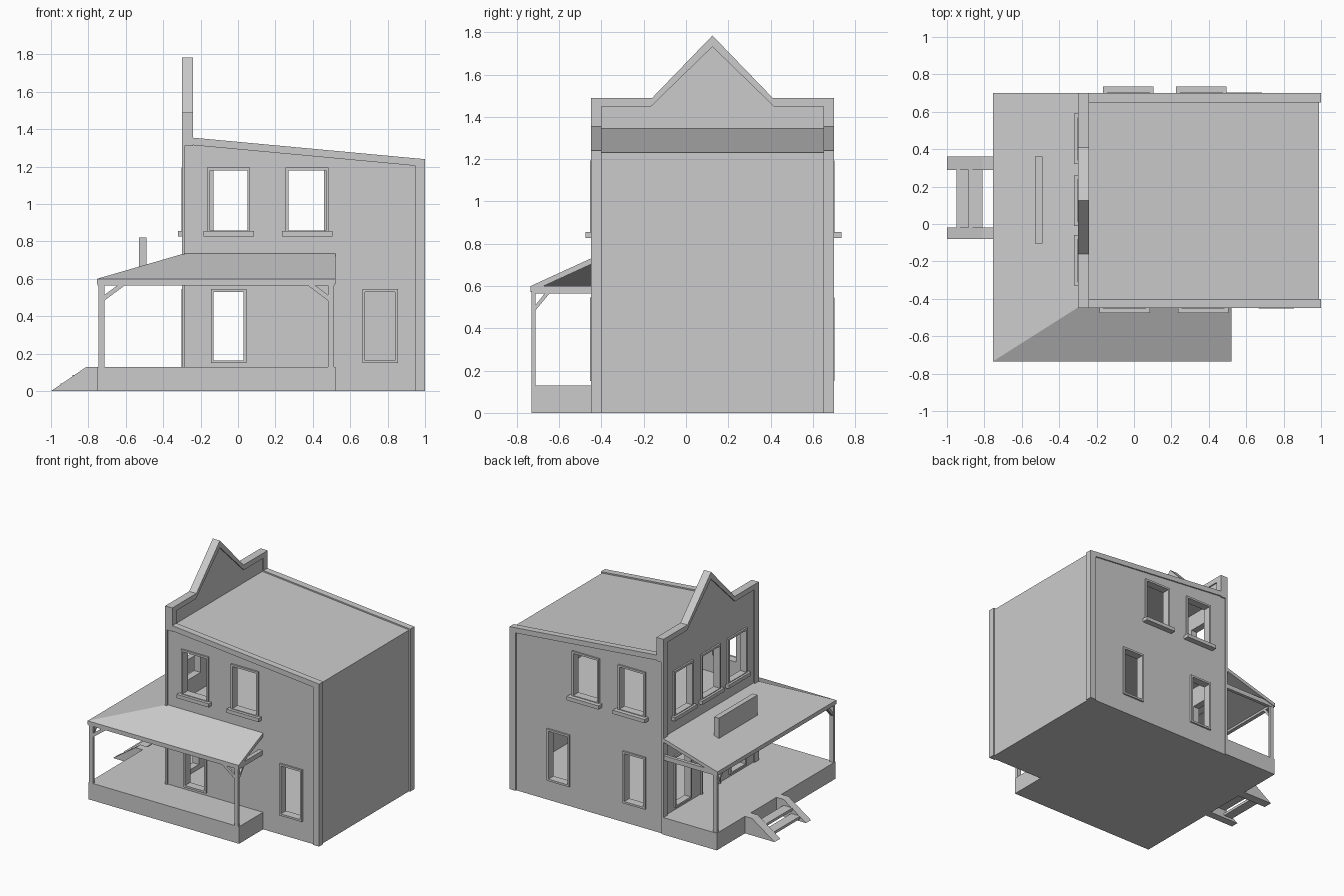
import bpy, bmesh
from mathutils import Vector

if "Cube" in bpy.data.objects:
    bpy.data.objects.remove(bpy.data.objects["Cube"])

grey = bpy.data.materials.new("plain_grey")
grey.diffuse_color = (0.6, 0.6, 0.6, 1)
grey.use_nodes = True
grey.node_tree.nodes["Principled BSDF"].inputs["Base Color"].default_value = grey.diffuse_color


def finish(bm, name):
    bmesh.ops.recalc_face_normals(bm, faces=bm.faces)
    me = bpy.data.meshes.new(name)
    bm.to_mesh(me)
    bm.free()
    me.materials.append(grey)
    ob = bpy.data.objects.new(name, me)
    bpy.context.collection.objects.link(ob)
    return ob


def add_prism(bm, pts, axis, a, b):
    """Extrude a 2D outline along an axis: x -> (y,z), y -> (x,z), z -> (x,y)."""
    put = {'x': lambda p, t: (t, p[0], p[1]), 'y': lambda p, t: (p[0], t, p[1]),
           'z': lambda p, t: (p[0], p[1], t)}[axis]
    f = bm.faces.new([bm.verts.new(put(p, a)) for p in pts])
    new = bmesh.ops.extrude_face_region(bm, geom=[f])['geom']
    d = Vector(put((0, 0), b - a))
    bmesh.ops.translate(bm, vec=d, verts=[v for v in new if isinstance(v, bmesh.types.BMVert)])


def add_box(bm, lo, hi):
    x0, x1 = sorted((lo[0], hi[0]))
    y0, y1 = sorted((lo[1], hi[1]))
    z0, z1 = sorted((lo[2], hi[2]))
    add_prism(bm, [(x0, y0), (x1, y0), (x1, y1), (x0, y1)], 'z', z0, z1)


def prism(name, pts, axis, a, b):
    bm = bmesh.new()
    add_prism(bm, pts, axis, a, b)
    return finish(bm, name)


def boxes(name, *pairs):
    bm = bmesh.new()
    for lo, hi in pairs:
        add_box(bm, lo, hi)
    return finish(bm, name)


def cut(ob, cutter):
    m = ob.modifiers.new("cut", 'BOOLEAN')
    m.operation, m.solver, m.object = 'DIFFERENCE', 'EXACT', cutter
    dg = bpy.context.evaluated_depsgraph_get()
    me = bpy.data.meshes.new_from_object(ob.evaluated_get(dg))
    ob.modifiers.clear()
    ob.data = me
    bpy.data.objects.remove(cutter)


def roof_z(x):
    return 1.24 + (1 - x) * 0.0927


# Hollow two-storey body with a sloped roof
body = prism("building_walls", [(-.29, 0), (.99, 0), (.99, roof_z(.99) - .01),
                                (-.29, roof_z(-.29) - .01)], 'y', -.44, .69)
bm = bmesh.new()
add_prism(bm, [(-.25, .13), (.94, .13), (.94, .68), (-.25, .68)], 'y', -.39, .64)
add_prism(bm, [(-.25, .73), (.94, .73), (.94, roof_z(.94) - .05),
               (-.25, roof_z(-.25) - .05)], 'y', -.39, .64)
cut(body, finish(bm, "rooms"))

# Window and door openings with frames and sills
sides = {'front': lambda u, d, z: (u, -.44 - d, z),
         'back': lambda u, d, z: (u, .69 + d, z),
         'street': lambda u, d, z: (-.29 - d, u, z)}
sill_depth = {'front': .035, 'back': .045, 'street': .03}
UP, LOW, DOOR = (.86, 1.18), (.165, .53), (.13, .53)
openings = [('front', -.05, .20, UP), ('front', .37, .20, UP),
            ('front', -.05, .16, LOW), ('front', .76, .16, LOW),
            ('back', -.03, .20, UP), ('back', .36, .20, UP),
            ('back', -.05, .16, LOW), ('back', .59, .16, LOW),
            ('street', .455, .20, UP), ('street', .125, .20, UP), ('street', -.195, .20, UP),
            ('street', .46, .17, LOW), ('street', .125, .20, DOOR), ('street', -.20, .17, LOW)]
cb, fb, sb = bmesh.new(), bmesh.new(), bmesh.new()
F = .015
for side, c, w, (z0, z1) in openings:
    P = sides[side]
    a, b = c - w / 2, c + w / 2
    add_box(cb, P(a, -.07, z0), P(b, .03, z1))
    for u0, u1, q0, q1 in ((a - F, a, z0, z1), (b, b + F, z0, z1),
                           (a - F, b + F, z1, z1 + F), (a - F, b + F, z0 - F, z0)):
        add_box(fb, P(u0, -.01, q0), P(u1, .013, q1))
    if z0 > .5:
        add_box(sb, P(a - .035, -.01, z0 - .033), P(b + .035, sill_depth[side], z0 - .005))
cut(body, finish(cb, "openings"))
finish(fb, "window_frames")
finish(sb, "window_sills")

# Raised trim: sloped bands, rear corner posts, street-side jambs
bm = bmesh.new()
for y0, y1 in ((-.45, -.40), (.65, .70)):
    add_prism(bm, [(-.24, roof_z(-.24)), (1, 1.24), (1, 1.20), (-.24, roof_z(-.24) - .04)], 'y', y0, y1)
finish(bm, "roof_edge_bands")
boxes("rear_corner_posts", ((.95, -.45, 0), (1, -.40, 1.22)), ((.95, .65, 0), (1, .70, 1.22)))
boxes("street_corner_trim", ((-.30, -.45, 0), (-.285, -.40, 1.31)),
      ((-.30, .65, 0), (-.285, .70, 1.31)))

# Stepped gable parapet: thin panel and thick outline
prism("parapet_panel", [(-.44, 1.3), (-.44, 1.47), (-.16, 1.47), (.125, 1.76), (.41, 1.47),
                        (.69, 1.47), (.69, 1.3)], 'x', -.29, -.25)
prism("parapet_outline",
      [(-.45, 1.31), (-.45, 1.49), (-.16, 1.49), (.125, 1.785), (.41, 1.49), (.70, 1.49), (.70, 1.31),
       (.65, 1.31), (.65, 1.45), (.415, 1.45), (.125, 1.732), (-.165, 1.45), (-.40, 1.45), (-.40, 1.31)],
      'x', -.30, -.24)

# Wrap-around porch deck
prism("porch_deck", [(-.75, -.73), (.52, -.73), (.52, -.44), (-.29, -.44), (-.29, .70), (-.75, .70)],
      'z', 0, .13)

# Hipped porch roof slab
bm = bmesh.new()
A, B, C, D, E, G = [bm.verts.new(p) for p in (
    (-.755, .70, .60), (-.755, -.735, .60), (.52, -.735, .60),
    (.52, -.44, .735), (-.29, -.44, .735), (-.29, .70, .735))]
fs = [bm.faces.new((A, B, E, G)), bm.faces.new((B, C, D, E))]
new = bmesh.ops.extrude_face_region(bm, geom=fs, use_keep_orig=True)['geom']
bmesh.ops.translate(bm, vec=(0, 0, -.028), verts=[v for v in new if isinstance(v, bmesh.types.BMVert)])
finish(bm, "porch_roof")

# Porch beams and posts
boxes("porch_beams", ((-.75, -.73, .565), (-.72, .695, .598)), ((-.72, -.73, .565), (.515, -.705, .598)),
      ((.485, -.705, .565), (.515, -.44, .60)), ((-.72, .67, .565), (-.29, .695, .60)))
boxes("porch_posts", *[((x, y, .13), (x + .033, y + .018, .57))
                       for x, y in ((-.746, -.73), (-.746, .675), (.48, -.73))])

# Diagonal post braces
bm = bmesh.new()
for x, s in ((-.713, 1), (.48, -1)):
    add_prism(bm, [(x, .485), (x, .515), (x + s * .07, .567), (x + s * .11, .567)], 'y', -.728, -.714)
for y, s in ((-.712, 1), (.675, -1)):
    add_prism(bm, [(y, .485), (y, .51), (y + s * .045, .567), (y + s * .068, .567)], 'x', -.742, -.72)
add_prism(bm, [(-.712, .485), (-.712, .51), (-.667, .567), (-.644, .567)], 'x', .488, .51)
finish(bm, "post_braces")

# Blank sign board on the porch roof
boxes("sign_board", ((-.53, -.105, .645), (-.49, .36, .82)))

# Entry steps: two stringers and two treads
bm = bmesh.new()
for y0, y1 in ((-.08, -.02), (.29, .36)):
    add_prism(bm, [(-1, 0), (-.75, 0), (-.75, .13), (-.81, .13)], 'y', y0, y1)
finish(bm, "step_stringers")
boxes("step_treads", ((-.95, -.02, .02), (-.875, .29, .04)), ((-.885, -.02, .065), (-.81, .29, .085)))
